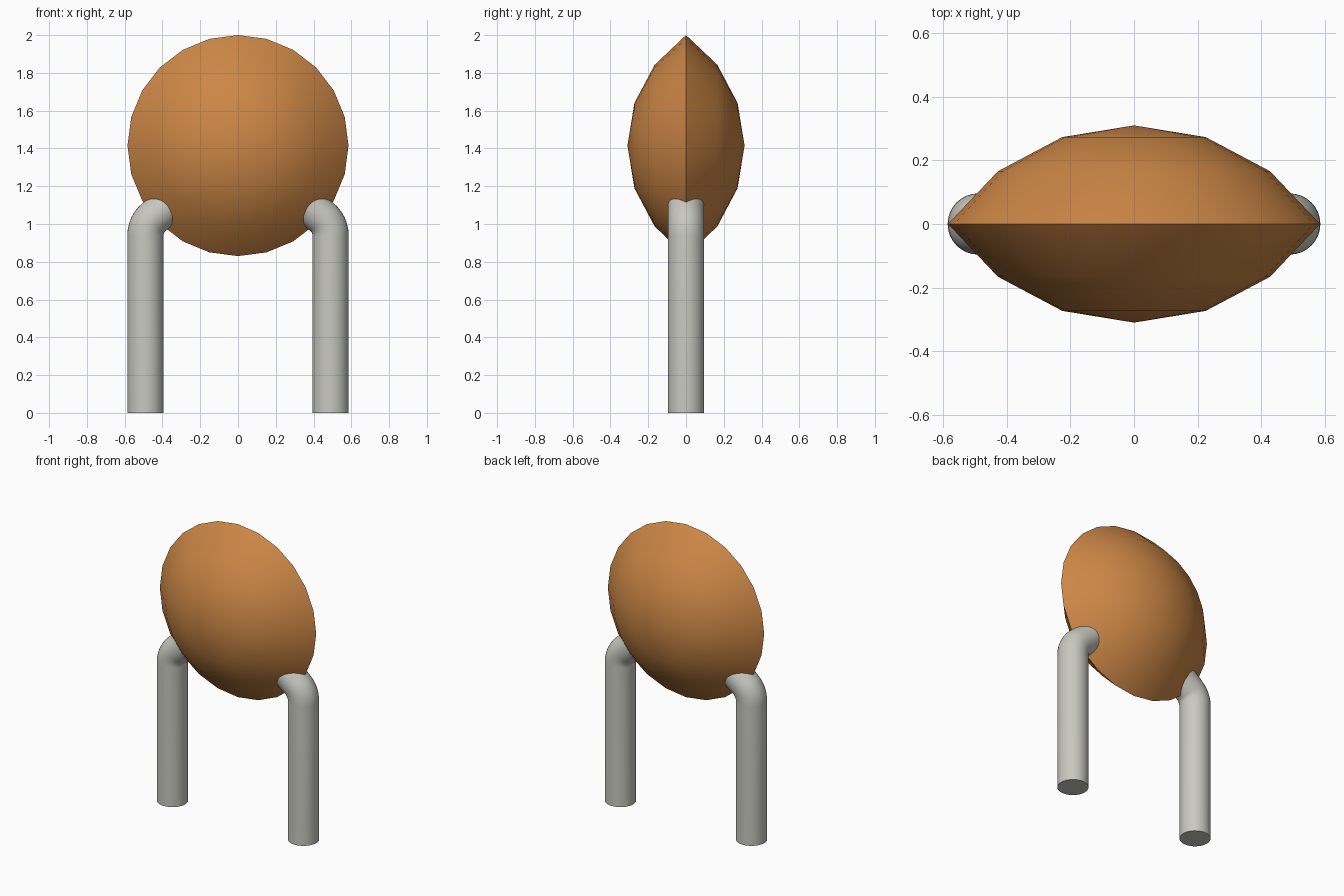
import bpy
import bmesh
from math import sin, cos, asin, pi, radians, sqrt
from mathutils import Vector

if "Cube" in bpy.data.objects:
    bpy.data.objects.remove(bpy.data.objects["Cube"])


def make_object(name, bm, color):
    bmesh.ops.remove_doubles(bm, verts=bm.verts, dist=1e-5)
    bmesh.ops.recalc_face_normals(bm, faces=bm.faces)
    mesh = bpy.data.meshes.new(name)
    bm.to_mesh(mesh)
    bm.free()
    obj = bpy.data.objects.new(name, mesh)
    bpy.context.collection.objects.link(obj)
    mat = bpy.data.materials.new(name + "_paint")
    mat.diffuse_color = color
    mat.use_nodes = True
    mat.node_tree.nodes["Principled BSDF"].inputs["Base Color"].default_value = mat.diffuse_color
    mesh.materials.append(mat)
    bpy.ops.object.select_all(action='DESELECT')
    obj.select_set(True)
    bpy.context.view_layer.objects.active = obj
    bpy.ops.object.shade_smooth_by_angle(angle=radians(35))
    return obj


# Lens body: two spherical caps meeting at a sharp rim
RIM, HALF, CZ = 0.585, 0.31, 1.415
R = (RIM ** 2 + HALF ** 2) / (2 * HALF)
edge_angle = asin(RIM / R)
STEPS = 3
profile = []
for i in range(-STEPS, STEPS + 1):
    a = edge_angle * (1 - abs(i) / STEPS)
    side = -1 if i > 0 else 1
    # walk from back pole to rim to front pole
    t = edge_angle * (STEPS - abs(i)) / STEPS
    profile.append((R * sin(t), side * (R * cos(t) - (R - HALF))))
bm = bmesh.new()
verts = [bm.verts.new((0, y, CZ + r)) for r, y in profile]
edges = [bm.edges.new(pair) for pair in zip(verts, verts[1:])]
bmesh.ops.spin(bm, geom=verts + edges, cent=(0, 0, CZ), axis=(0, 1, 0),
               angle=2 * pi, steps=24, use_duplicate=False)
bmesh.ops.dissolve_degenerate(bm, dist=1e-5, edges=bm.edges)
make_object("lens_body", bm, (0.6, 0.24, 0.06, 1))


# Legs: round tubes that bend inward and run into the lens rim
LEG_R, LEG_X, BEND_Z, BEND_R = 0.096, 0.49, 0.94, 0.125
BEND = radians(51)
path = [(LEG_X, 0.0, 0.0)]
for i in range(7):
    a = BEND * i / 6
    path.append((LEG_X - BEND_R * (1 - cos(a)), BEND_Z + BEND_R * sin(a), a))
x, z, a = path[-1]
path.append((x - 0.17 * sin(a), z + 0.17 * cos(a), a))


def leg(name, sign, sides=32):
    bm = bmesh.new()
    rings = []
    for x, z, a in path:
        across = Vector((cos(a), 0, sin(a)))
        ring = []
        for k in range(sides):
            t = 2 * pi * k / sides
            p = Vector((x, 0, z)) + LEG_R * (across * cos(t) + Vector((0, sin(t), 0)))
            ring.append(bm.verts.new((sign * p.x, p.y, p.z)))
        rings.append(ring)
    for lo, hi in zip(rings, rings[1:]):
        for k in range(sides):
            n = (k + 1) % sides
            bm.faces.new((lo[k], lo[n], hi[n], hi[k]))
    bm.faces.new(rings[0])
    bm.faces.new(rings[-1])
    make_object(name, bm, (0.58, 0.58, 0.53, 1))


leg("left_leg", -1)
leg("right_leg", 1)
